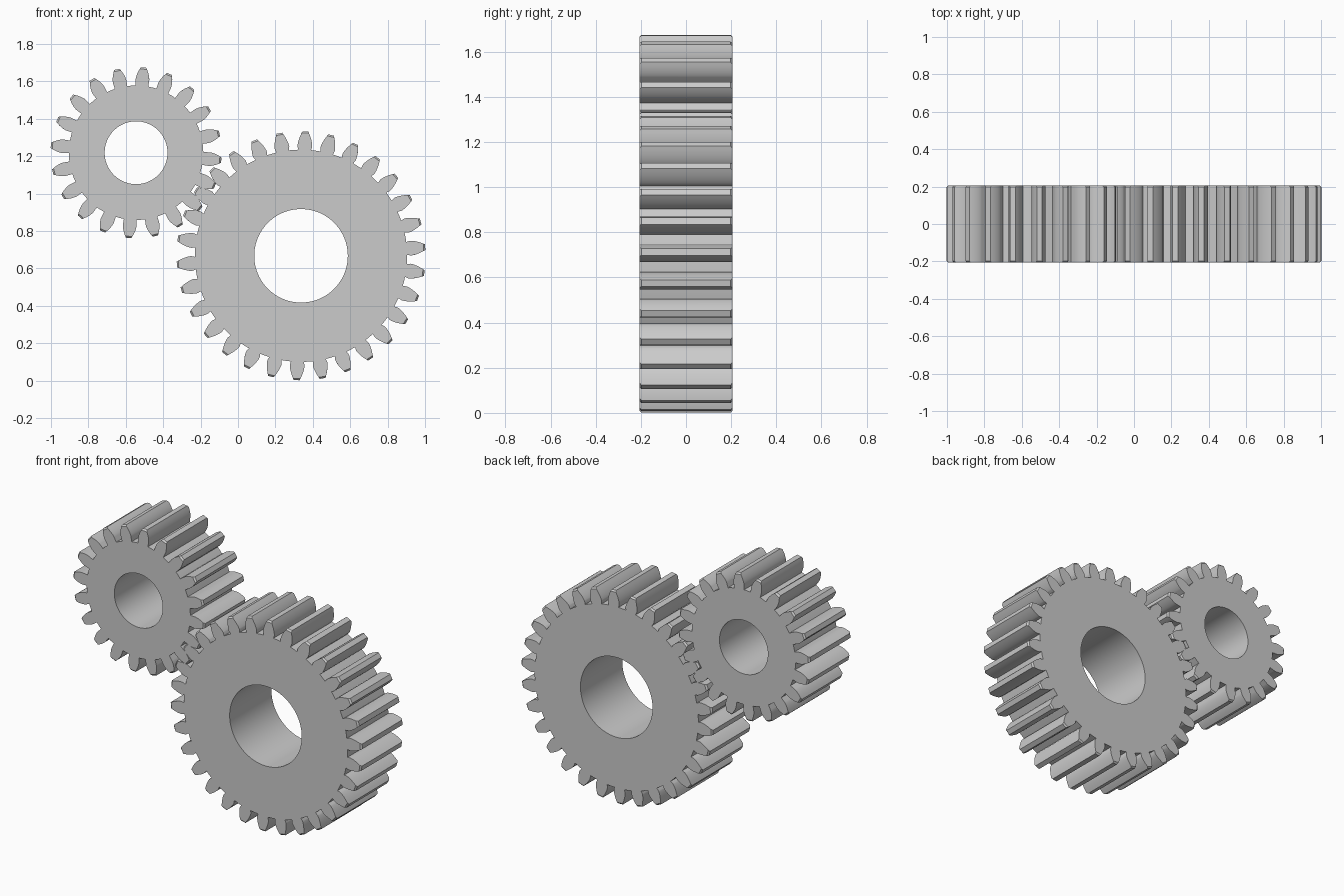
import bpy, bmesh
from math import pi, sin, cos, tan, acos, radians

if "Cube" in bpy.data.objects:
    bpy.data.objects.remove(bpy.data.objects["Cube"])

M = 0.0416               # gear module: tooth pitch / pi
PRESSURE = radians(20)
HALF_W = 0.207           # half of the face width
CHAMFER = 0.009


def outline(teeth, phase, tip_r):
    """Closed involute gear outline as (x, z) points."""
    pitch_r = M * teeth / 2
    base_r = pitch_r * cos(PRESSURE)
    root_r = pitch_r - 1.36 * M
    half_base = pi / (2 * teeth) + tan(PRESSURE) - PRESSURE

    # one flank from root to tip: (radius, half angle)
    flank = [(root_r, 0.82 * M / root_r)]
    steps = 8
    for i in range(steps + 1):
        r = base_r + (tip_r - base_r) * (i / steps) ** 1.4
        a = acos(min(1.0, base_r / r))
        flank.append((r, half_base - (tan(a) - a)))

    pts = []
    for k in range(teeth):
        mid = phase + 2 * pi * k / teeth
        tooth = [(r, mid - a) for r, a in flank]
        tooth += [(r, mid + a) for r, a in reversed(flank)]
        tooth.append((root_r, mid + pi / teeth))     # middle of the gap floor
        pts += [(r * cos(t), r * sin(t)) for r, t in tooth]
    return pts


def circle(radius, n):
    return [(radius * cos(2 * pi * i / n), radius * sin(2 * pi * i / n)) for i in range(n)]


def gear(name, teeth, phase, bore_r, x, z):
    bm = bmesh.new()
    tip = M * (teeth / 2 + 1)

    def ring(pts, y):
        return [bm.verts.new((px, y, pz)) for px, pz in pts]

    def bridge(a, b):
        n = len(a)
        for i in range(n):
            j = (i + 1) % n
            bm.faces.new((a[i], a[j], b[j], b[i]))

    # toothed rim with chamfered tooth ends
    full = outline(teeth, phase, tip)
    cut = outline(teeth, phase, tip - CHAMFER)
    rim = [ring(cut, -HALF_W), ring(full, -HALF_W + CHAMFER),
           ring(full, HALF_W - CHAMFER), ring(cut, HALF_W)]
    for a, b in zip(rim, rim[1:]):
        bridge(a, b)

    # bore
    hole = [ring(circle(bore_r, 96), y) for y in (-HALF_W, HALF_W)]
    bridge(hole[1], hole[0])

    # flat end faces around the bore
    for outer, inner, ny in ((rim[0], hole[0], -1), (rim[3], hole[1], 1)):
        edges = []
        for loop in (outer, inner):
            edges += [bm.edges.get((loop[i - 1], loop[i])) for i in range(len(loop))]
        bmesh.ops.triangle_fill(bm, use_beauty=True, edges=edges, normal=(0, ny, 0))

    bmesh.ops.recalc_face_normals(bm, faces=bm.faces)
    mesh = bpy.data.meshes.new(name)
    bm.to_mesh(mesh)
    bm.free()
    obj = bpy.data.objects.new(name, mesh)
    obj.location = (x, 0, z)
    bpy.context.collection.objects.link(obj)
    bpy.ops.object.select_all(action='DESELECT')
    obj.select_set(True)
    bpy.context.view_layer.objects.active = obj
    bpy.ops.object.shade_smooth_by_angle(angle=radians(25))
    return obj


# meshing pair: the large gear's tooth sits in the small gear's gap
MESH_ANGLE = radians(148)
DIST = M * 25
LX, LZ = 0.337, 0.667
gear("large_gear", 30, MESH_ANGLE, 0.25, LX, LZ)
gear("small_gear", 20, MESH_ANGLE + pi + pi / 20, 0.168,
     LX + DIST * cos(MESH_ANGLE), LZ + DIST * sin(MESH_ANGLE))
